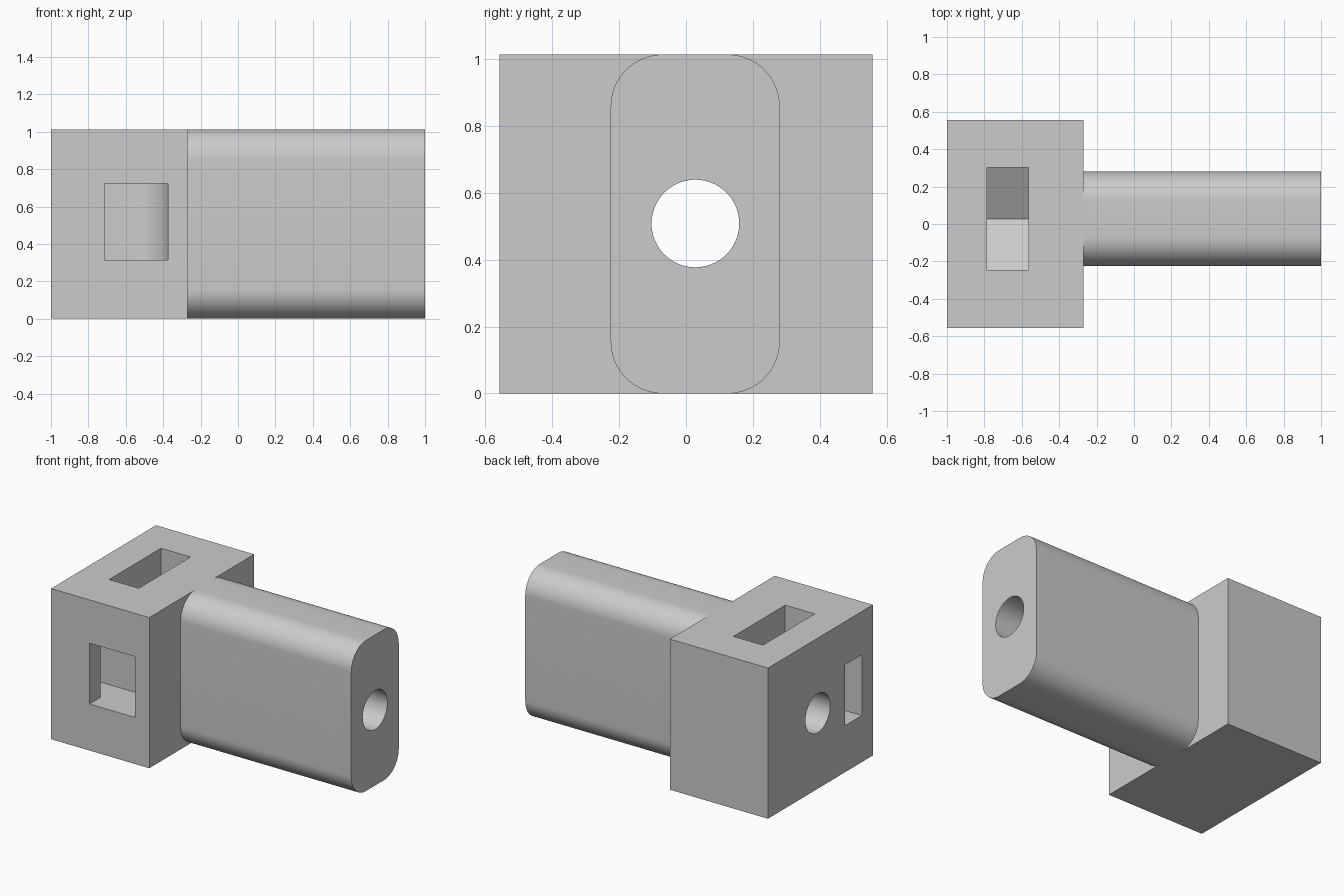
import bpy
import bmesh
from math import cos, sin, pi
from mathutils import Vector

default = bpy.data.objects.get("Cube")
if default:
    bpy.data.objects.remove(default, do_unlink=True)

HEIGHT = 1.013
JOINT = -0.27            # where the bar meets the block
BORE_Y, BORE_Z = 0.028, 0.508

grey = bpy.data.materials.new("plain grey")
grey.use_nodes = True
colour = (0.6, 0.6, 0.6, 1)
grey.diffuse_color = colour
grey.node_tree.nodes["Principled BSDF"].inputs["Base Color"].default_value = colour


def arc(cx, cy, radius, start, end, steps):
    return [(cx + radius * cos(start + (end - start) * i / steps),
             cy + radius * sin(start + (end - start) * i / steps))
            for i in range(steps + 1)]


def prism(name, profile, axis, low, high):
    """Extrude a profile in the yz plane along x, or in the xy plane along z."""
    bm = bmesh.new()
    place = (lambda a, b: (low, a, b)) if axis == "x" else (lambda a, b: (a, b, low))
    face = bm.faces.new([bm.verts.new(place(a, b)) for a, b in profile])
    result = bmesh.ops.extrude_face_region(bm, geom=[face])
    step = Vector((high - low, 0, 0)) if axis == "x" else Vector((0, 0, high - low))
    bmesh.ops.translate(bm, vec=step, verts=[
        v for v in result["geom"] if isinstance(v, bmesh.types.BMVert)])
    bmesh.ops.recalc_face_normals(bm, faces=bm.faces)
    mesh = bpy.data.meshes.new(name)
    bm.to_mesh(mesh)
    bm.free()
    mesh.materials.append(grey)
    obj = bpy.data.objects.new(name, mesh)
    bpy.context.collection.objects.link(obj)
    return obj


def cut(obj, cutters):
    bpy.ops.object.select_all(action="DESELECT")
    bpy.context.view_layer.objects.active = obj
    obj.select_set(True)
    for cutter in cutters:
        mod = obj.modifiers.new(cutter.name, "BOOLEAN")
        mod.operation = "DIFFERENCE"
        mod.solver = "EXACT"
        mod.object = cutter
        bpy.ops.object.modifier_apply(modifier=mod.name)
    bpy.ops.object.shade_smooth_by_angle()


# Head block
block = prism("head_block", [(-1, -0.557), (JOINT, -0.557), (JOINT, 0.557), (-1, 0.557)],
              "z", 0, HEIGHT)

# Rounded bar, set slightly off centre
r, y0, y1 = 0.155, -0.225, 0.28
bar_profile = (arc(y1 - r, HEIGHT - r, r, 0, pi / 2, 16)
               + arc(y0 + r, HEIGHT - r, r, pi / 2, pi, 16)
               + arc(y0 + r, r, r, pi, 1.5 * pi, 16)
               + arc(y1 - r, r, r, 1.5 * pi, 2 * pi, 16))
bar = prism("rounded_bar", bar_profile, "x", JOINT, 1)

# Bore running the full length
bore = prism("bore_cutter", arc(BORE_Y, BORE_Z, 0.131, 0, 2 * pi, 64)[:-1], "x", -1.2, 1.2)

# Nut slot: open at the top, with a hexagonal bottom around the bore
half = 0.275
side = half / cos(pi / 6)
nut_slot = prism("nut_slot_cutter", [
    (BORE_Y - half, HEIGHT + 0.2), (BORE_Y - half, BORE_Z - side / 2),
    (BORE_Y, BORE_Z - side),
    (BORE_Y + half, BORE_Z - side / 2), (BORE_Y + half, HEIGHT + 0.2)],
    "x", -0.785, -0.565)

# Strap channel: enters at the front and bends round to the right-hand end
channel = prism("strap_channel_cutter", [
    (-0.375, -0.7), (-0.715, -0.7), (-0.715, -0.44), (-1.1, -0.44), (-1.1, -0.26)]
    + arc(-0.565, -0.45, 0.19, pi / 2, 0, 20),
    "z", 0.313, 0.722)

cut(block, [bore, nut_slot, channel])
cut(bar, [bore])

for cutter in (bore, nut_slot, channel):
    bpy.data.objects.remove(cutter, do_unlink=True)
